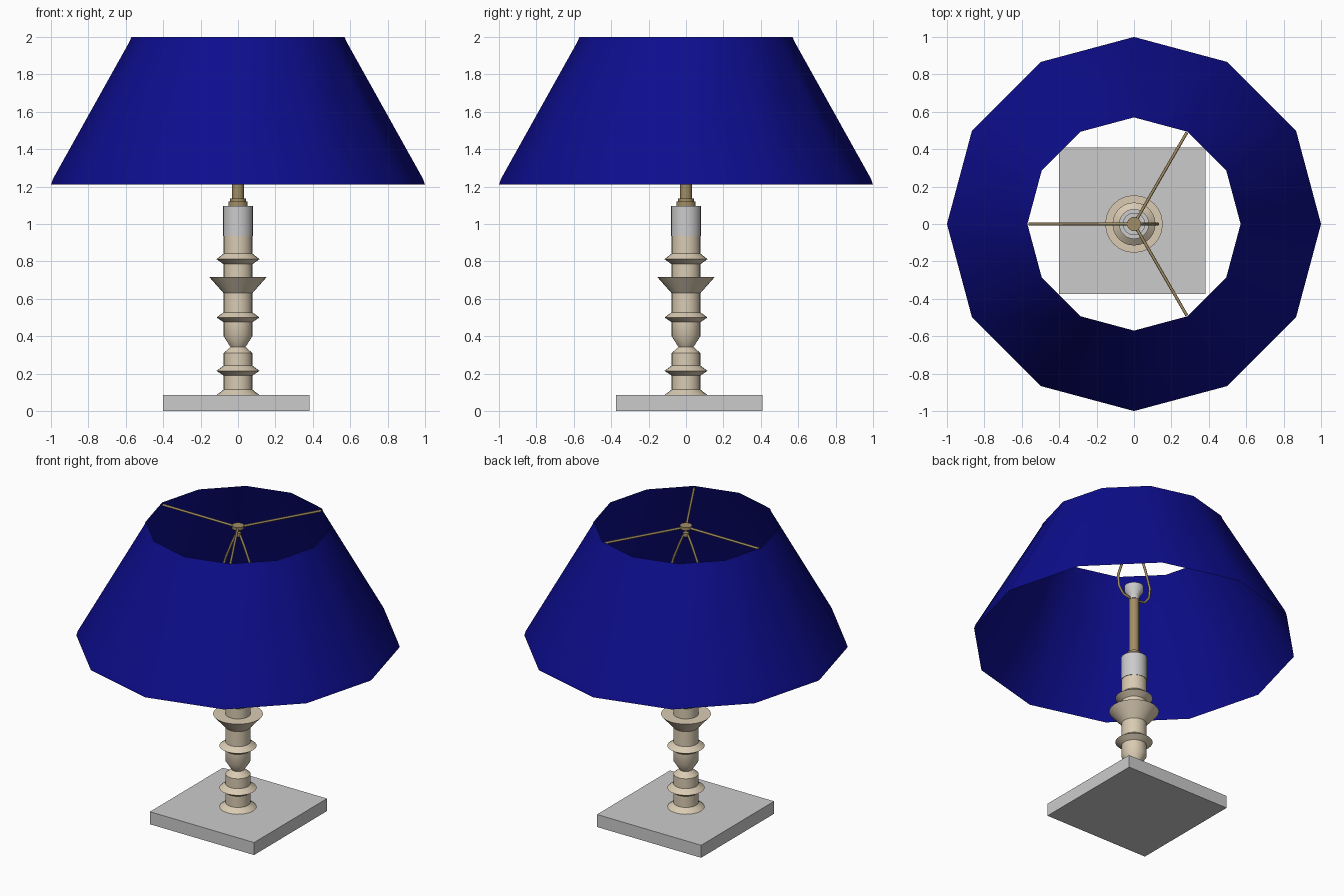
import bpy, bmesh
from math import radians, cos, sin, pi

if "Cube" in bpy.data.objects:
    bpy.data.objects.remove(bpy.data.objects["Cube"])


def material(name, rgb):
    m = bpy.data.materials.new(name)
    m.diffuse_color = (*rgb, 1)
    m.use_nodes = True
    m.node_tree.nodes["Principled BSDF"].inputs["Base Color"].default_value = m.diffuse_color
    return m


blue = material("blue_fabric", (0.004, 0.004, 0.27))
cream = material("cream_wood", (0.70, 0.60, 0.45))
brass = material("brass", (0.36, 0.27, 0.13))


def link(name, data, mat):
    ob = bpy.data.objects.new(name, data)
    bpy.context.collection.objects.link(ob)
    if mat:
        data.materials.append(mat)
    return ob


def finish(name, bm, mat, angle=35):
    bmesh.ops.recalc_face_normals(bm, faces=bm.faces)
    me = bpy.data.meshes.new(name)
    bm.to_mesh(me)
    bm.free()
    me.shade_smooth()
    me.set_sharp_from_angle(angle=radians(angle))
    return link(name, me, mat)


def lathe(name, profile, mat=None, sides=24, caps=True, angle=35):
    """Turn a list of (radius, z) points around the z axis."""
    bm = bmesh.new()
    rings = [[bm.verts.new((r * cos(2 * pi * i / sides), r * sin(2 * pi * i / sides), z))
              for i in range(sides)] for r, z in profile]
    for a, b in zip(rings, rings[1:]):
        for i in range(sides):
            j = (i + 1) % sides
            bm.faces.new((a[i], a[j], b[j], b[i]))
    if caps:
        bm.faces.new(rings[0])
        bm.faces.new(rings[-1])
    return finish(name, bm, mat, angle)


def wire(name, points, radius, mat):
    cu = bpy.data.curves.new(name, "CURVE")
    cu.dimensions = "3D"
    cu.bevel_depth = radius
    cu.bevel_resolution = 1
    cu.use_fill_caps = True
    sp = cu.splines.new("POLY")
    sp.points.add(len(points) - 1)
    for p, co in zip(sp.points, points):
        p.co = (*co, 1)
    return link(name, cu, mat)


# Square base plate, slightly off the stem axis
bm = bmesh.new()
bmesh.ops.create_cube(bm, size=1)
bmesh.ops.scale(bm, vec=(0.783, 0.783, 0.085), verts=bm.verts)
bmesh.ops.translate(bm, vec=(-0.009, 0.018, 0.0435), verts=bm.verts)
finish("base", bm, None)

# Turned stem
lathe("stem", [
    (0.115, 0.085), (0.077, 0.115), (0.077, 0.19), (0.115, 0.215), (0.077, 0.243),
    (0.077, 0.31), (0.04, 0.342), (0.077, 0.40), (0.077, 0.475), (0.115, 0.50),
    (0.077, 0.528), (0.077, 0.63), (0.154, 0.717), (0.077, 0.717), (0.077, 0.785),
    (0.115, 0.812), (0.077, 0.842), (0.077, 0.94)], cream)

# Grey collar, brass rod and lamp socket
lathe("collar", [(0.08, 0.937), (0.08, 1.097)])
lathe("rod", [(0.052, 1.097), (0.052, 1.12), (0.042, 1.12), (0.042, 1.135),
              (0.031, 1.135), (0.031, 1.52)], brass)
lathe("socket", [(0.034, 1.51), (0.034, 1.535), (0.06, 1.575), (0.06, 1.605), (0.03, 1.605)])

# Wire harp around the socket
half = [(0.03, 1.515), (0.085, 1.525), (0.12, 1.57), (0.128, 1.64), (0.09, 1.76),
        (0.045, 1.87), (0.012, 1.94)]
wire("harp", [(x, 0, z) for x, z in half] + [(-x, 0, z) for x, z in reversed(half)], 0.008, brass)

# Finial and the three shade spokes
lathe("finial", [(0.02, 1.925), (0.02, 1.95), (0.01, 1.955), (0.01, 1.975),
                 (0.038, 1.978), (0.038, 1.998)], brass, 16)
for k, deg in enumerate((60, 180, 300)):
    a = radians(deg)
    wire(f"spoke_{k + 1}", [(0, 0, 1.985), (0.565 * cos(a), 0.565 * sin(a), 1.985)], 0.008, brass)

# Twelve-sided open shade
lathe("shade", [(1.0, 1.21), (0.99, 1.24), (0.58, 1.975), (0.57, 2.0)],
      blue, 12, caps=False, angle=40)
